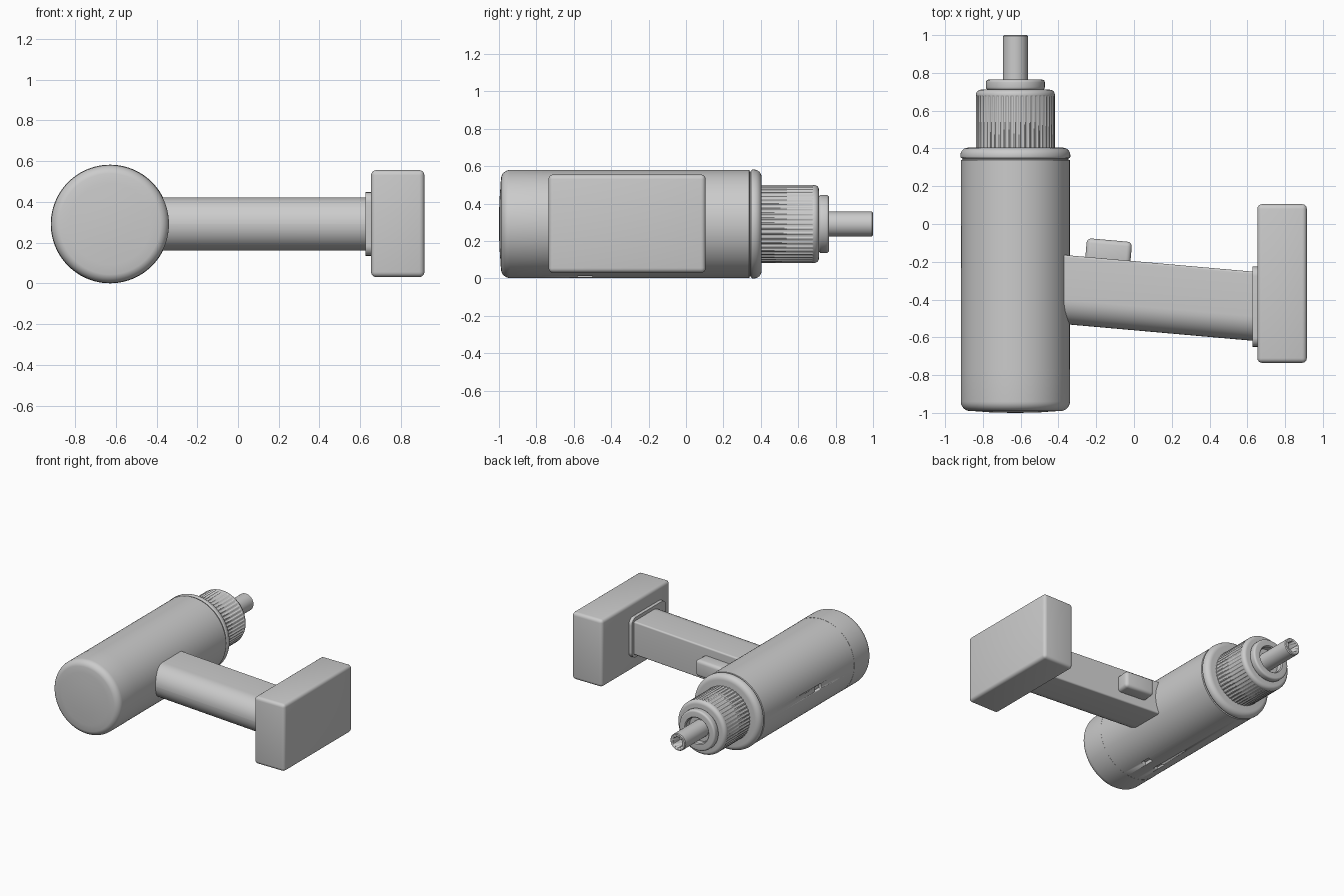
import bpy, bmesh, math
from math import sin, cos, pi, radians
from mathutils import Matrix, Vector

if "Cube" in bpy.data.objects:
    bpy.data.objects.remove(bpy.data.objects["Cube"])

CX, CZ = -0.628, 0.291   # barrel axis


def finish(name, bm, angle=32):
    bmesh.ops.recalc_face_normals(bm, faces=bm.faces)
    me = bpy.data.meshes.new(name)
    bm.to_mesh(me)
    bm.free()
    me.shade_smooth()
    me.set_sharp_from_angle(angle=radians(angle))
    ob = bpy.data.objects.new(name, me)
    bpy.context.collection.objects.link(ob)
    return ob


def lathe(name, pts, seg=96, ribs=None):
    """Spin (radius, y) points about the barrel axis; ribs maps a row to a ripple depth."""
    bm = bmesh.new()
    rows = []
    for k, (r, y) in enumerate(pts):
        if r == 0:
            rows.append([bm.verts.new((CX, y, CZ))])
            continue
        row = []
        for i in range(seg):
            d = ribs[k] if ribs and k in ribs and i % 4 > 1 else 0
            a = 2 * pi * i / seg
            row.append(bm.verts.new((CX + (r - d) * cos(a), y, CZ + (r - d) * sin(a))))
        rows.append(row)
    for a, b in zip(rows, rows[1:]):
        for i in range(seg):
            j = (i + 1) % seg
            quad = [a[i % len(a)], a[j % len(a)], b[j % len(b)], b[i % len(b)]]
            bm.faces.new(list(dict.fromkeys(quad)))
    return finish(name, bm)


def arc(cr, cy, rad, a0, a1, n=6):
    return [(cr + rad * cos(radians(a0 + (a1 - a0) * i / n)),
             cy + rad * sin(radians(a0 + (a1 - a0) * i / n))) for i in range(n + 1)]


def box(name, center, size, bevel, tilt=0):
    bm = bmesh.new()
    bmesh.ops.create_cube(bm, size=1, matrix=Matrix.Diagonal((*size, 1)))
    if bevel:
        bmesh.ops.bevel(bm, geom=bm.edges[:], offset=bevel, segments=4, profile=0.5, affect='EDGES')
    bm.transform(Matrix.Translation(center) @ Matrix.Rotation(tilt, 4, 'Z'))
    return finish(name, bm)


def prism(name, x0, y0, x1, y1, hy, hz, r_front, r_back):
    """Rounded section in the yz plane swept from (x0, y0) to (x1, y1)."""
    sec = []
    for sy, sz, r, start in ((1, 1, r_front, 0), (-1, 1, r_back, 90),
                             (-1, -1, r_back, 180), (1, -1, r_front, 270)):
        sec += arc(sy * (hy - r), sz * (hz - r), r, start, start + 90, 10)
    bm = bmesh.new()
    loops = [[bm.verts.new((x, y + p, CZ + q)) for p, q in sec] for x, y in ((x0, y0), (x1, y1))]
    n = len(sec)
    for i in range(n):
        j = (i + 1) % n
        bm.faces.new((loops[0][i], loops[0][j], loops[1][j], loops[1][i]))
    for l in loops:
        bm.faces.new(l)
    bmesh.ops.remove_doubles(bm, verts=bm.verts, dist=1e-5)
    return finish(name, bm)


# Motor housing with groove and rounded front collar
body = lathe("motor_housing", [(0, -0.77), (0.288, -0.77), (0.288, 0.338), (0.280, 0.341), (0.280, 0.349)]
             + arc(0.283, 0.356, 0.008, -90, 0, 3) + arc(0.251, 0.364, 0.04, 0, 90) + [(0, 0.404)])

# Small vent slots cut in the housing
slots = [((CX + dx, -0.54, 0.0), (0.04, 0.08, 0.06)) for dx in (-0.055, 0.055)]
slots.append(((CX - 0.288, -0.32, CZ), (0.04, 0.08, 0.04)))
for i, (c, s) in enumerate(slots):
    cutter = box(f"vent_cutter_{i}", c, s, 0)
    cutter.hide_render = True
    cutter.hide_viewport = True
    cutter.display_type = 'WIRE'
    mod = body.modifiers.new("vent", 'BOOLEAN')
    mod.operation = 'DIFFERENCE'
    mod.object = cutter

# Rear cap
lathe("rear_cap", [(0, -1.0), (0.12, -0.998), (0.2, -0.992)]
      + arc(0.239, -0.94, 0.05, -80, 0) + [(0.289, -0.77), (0, -0.77)])

# Ribbed chuck sleeve
lathe("chuck_sleeve", [(0, 0.39), (0.209, 0.39), (0.209, 0.675), (0.209, 0.680)]
      + arc(0.182, 0.684, 0.027, 0, 90) + [(0, 0.711)], seg=192, ribs={1: 0.005, 2: 0.005})

# Nose ring with recess
lathe("chuck_nose", [(0, 0.70), (0.145, 0.70)] + arc(0.142, 0.724, 0.014, -90, 0, 4)
      + arc(0.142, 0.750, 0.014, 0, 90, 4) + [(0.105, 0.764), (0.098, 0.757), (0.098, 0.714), (0, 0.714)], seg=64)

# Bit holder: round shank with a hexagonal socket
shank = lathe("bit_holder", [(0, 0.70), (0.066, 0.70), (0.066, 0.994), (0.060, 1.0), (0, 1.0)], seg=48)
bm = bmesh.new()
bmesh.ops.create_cone(bm, cap_ends=True, segments=6, radius1=0.045, radius2=0.045, depth=0.3,
                      matrix=Matrix.Translation((CX, 1.03, CZ)) @ Matrix.Rotation(pi / 2, 4, 'X'))
hexcut = finish("socket_cutter", bm)
hexcut.hide_render = True
hexcut.hide_viewport = True
mod = shank.modifiers.new("socket", 'BOOLEAN')
mod.operation = 'DIFFERENCE'
mod.object = hexcut

# Handle (flat front, round back), base flange, battery and trigger
prism("handle", -0.46, -0.339, 0.65, -0.437, 0.183, 0.13, 0.012, 0.129)
prism("handle_flange", 0.627, -0.438, 0.67, -0.438, 0.212, 0.156, 0.05, 0.05)
box("battery", (0.784, -0.315, 0.293), (0.262, 0.84, 0.525), 0.025)
box("trigger", (-0.135, -0.15, CZ), (0.24, 0.13, 0.13), 0.025, radians(-5))
